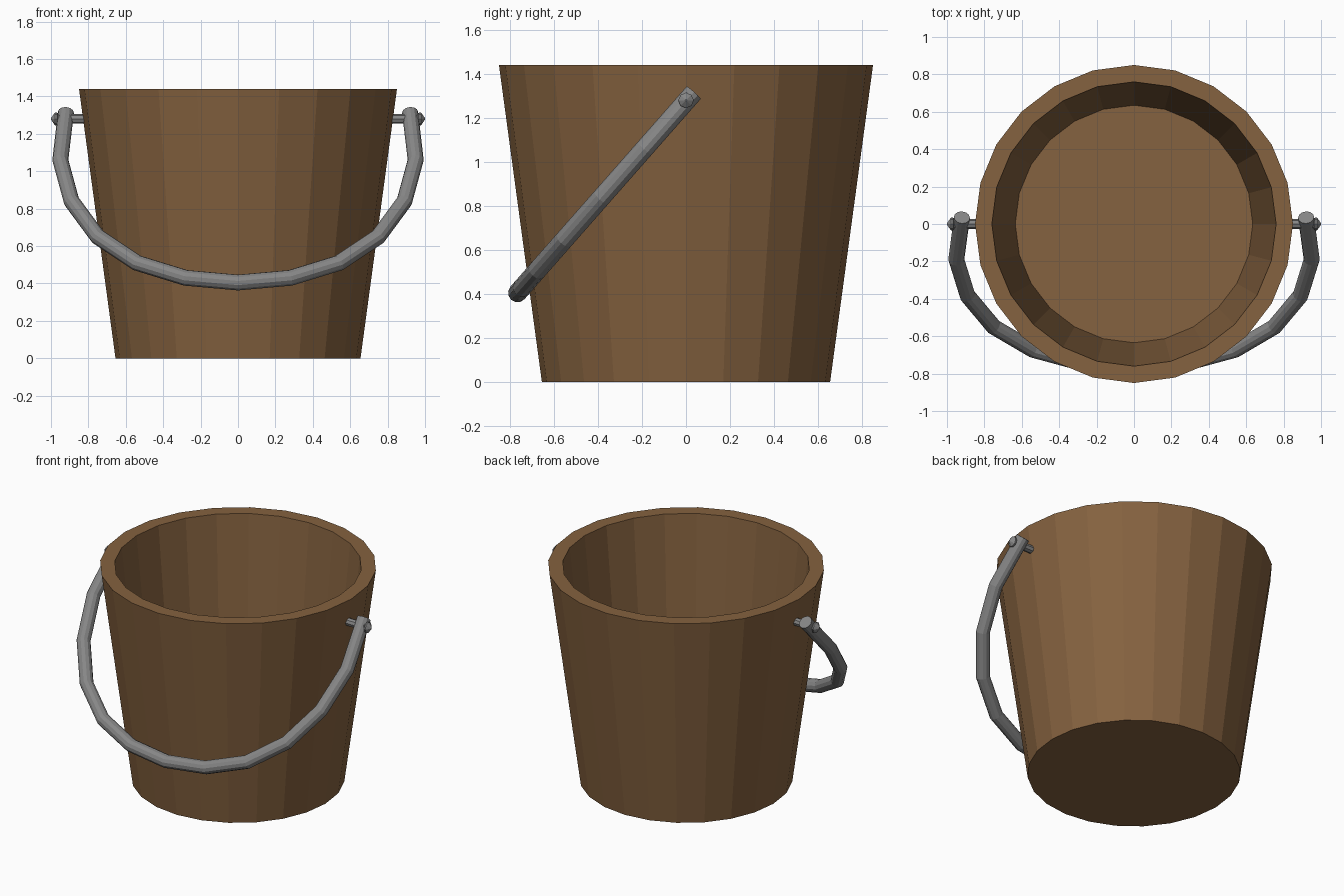
import bpy, bmesh, math
from mathutils import Vector

if "Cube" in bpy.data.objects:
    bpy.data.objects.remove(bpy.data.objects["Cube"])


def material(name, rgb):
    m = bpy.data.materials.new(name)
    m.diffuse_color = (*rgb, 1)
    m.use_nodes = True
    m.node_tree.nodes["Principled BSDF"].inputs["Base Color"].default_value = m.diffuse_color
    return m


WOOD = material("brown wood", (0.235, 0.122, 0.050))
METAL = material("grey metal", (0.24, 0.24, 0.24))


def skin_rings(name, rings, mat):
    """Join successive rings of points with quads and cap both ends."""
    bm = bmesh.new()
    loops = [[bm.verts.new(p) for p in ring] for ring in rings]
    n = len(loops[0])
    for a, b in zip(loops, loops[1:]):
        for i in range(n):
            j = (i + 1) % n
            bm.faces.new((a[i], a[j], b[j], b[i]))
    bm.faces.new(loops[0][::-1])
    bm.faces.new(loops[-1])
    bmesh.ops.recalc_face_normals(bm, faces=bm.faces)
    me = bpy.data.meshes.new(name)
    bm.to_mesh(me)
    bm.free()
    me.materials.append(mat)
    ob = bpy.data.objects.new(name, me)
    bpy.context.collection.objects.link(ob)
    return ob


def circle(center, u, v, r, n):
    return [center + r * (u * math.cos(2 * math.pi * i / n) + v * math.sin(2 * math.pi * i / n))
            for i in range(n)]


X, Y, Z = Vector((1, 0, 0)), Vector((0, 1, 0)), Vector((0, 0, 1))

# Bucket: outer wall, rim, inner wall and floor
profile = [(0.655, 0.0), (0.85, 1.44), (0.76, 1.44), (0.635, 0.2)]
skin_rings("bucket", [circle(Z * z, X, Y, r, 24) for r, z in profile], WOOD)

# Handle: tube along a path lying in a tilted plane, mitred at each bend
half = [(0.92, 1.315), (0.95, 1.06), (0.89, 0.84), (0.75, 0.65), (0.54, 0.51), (0.28, 0.43)]
flat = [(-x, z) for x, z in half] + [(0, 0.405)] + half[::-1]
path = [Vector((x, 0.035 - 0.88 * (1.315 - z), z)) for x, z in flat]
plane_normal = X.cross(Vector((0, 0.88, 1))).normalized()
rings = []
for i, p in enumerate(path):
    before = (p - path[max(i - 1, 0)]).normalized()
    after = (path[min(i + 1, len(path) - 1)] - p).normalized()
    tangent = (before + after).normalized()
    side = tangent.cross(plane_normal).normalized()
    rings.append(circle(p, side, plane_normal, 0.043, 12))
skin_rings("handle", rings, METAL)

# Pivot pins with pointed heads
pin = [(0.78, 0.026), (0.962, 0.026), (0.968, 0.035), (0.978, 0.035), (1.0, 0.004)]
for label, s in (("left", -1), ("right", 1)):
    skin_rings(label + "_pin", [circle(Vector((s * x, 0, 1.28)), Y, Z, r, 8) for x, r in pin], METAL)
